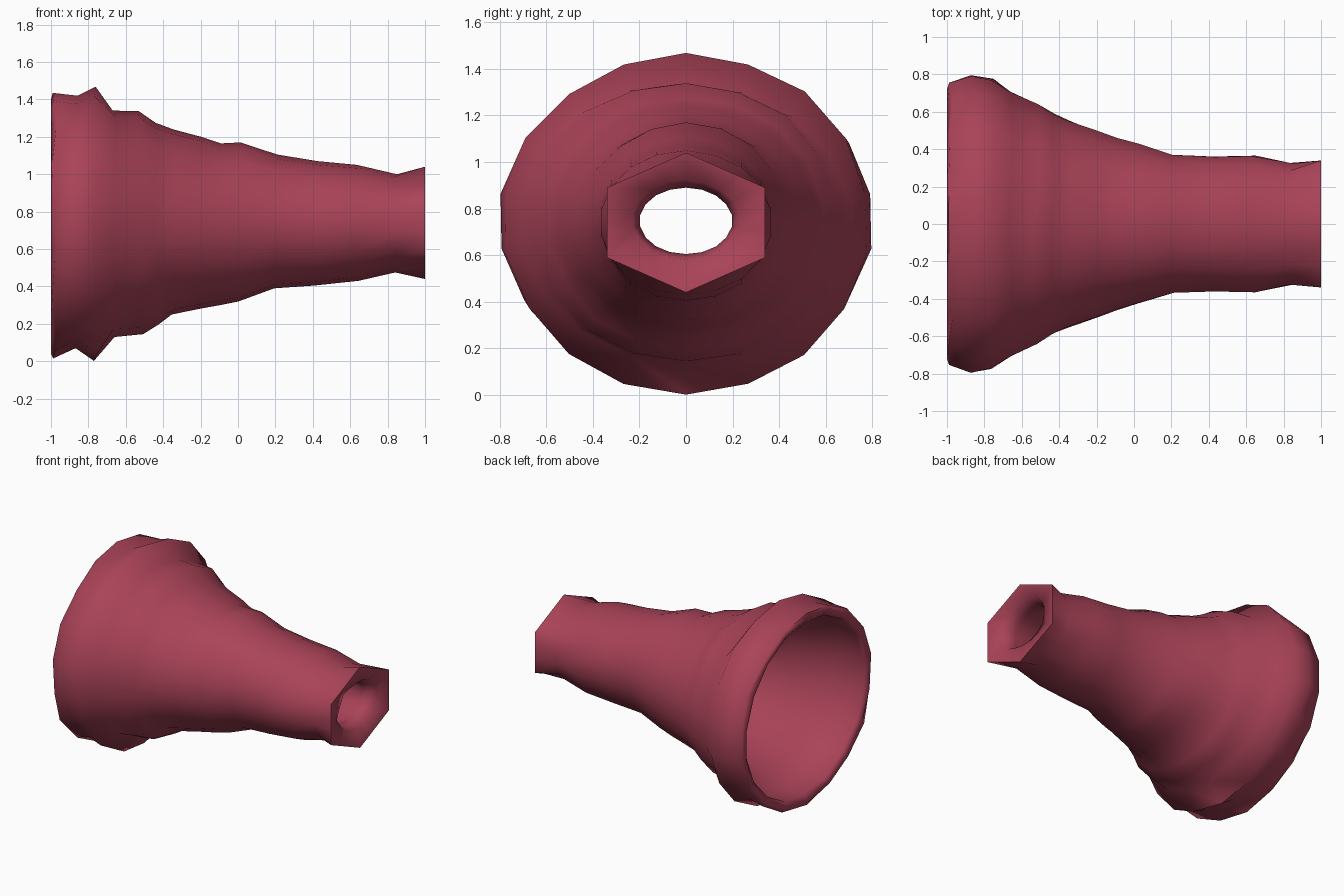
import bpy, bmesh, math, random

if "Cube" in bpy.data.objects:
    bpy.data.objects.remove(bpy.data.objects["Cube"])

random.seed(4)
SIDES = 18

# outer skin, wide end to narrow end: x, half width, bottom z, top z
OUTER = [
    (-0.98, 0.765, 0.015, 1.435), (-0.86, 0.805, 0.07, 1.42),
    (-0.76, 0.785, 0.002, 1.468), (-0.66, 0.715, 0.13, 1.34),
    (-0.52, 0.65, 0.145, 1.338), (-0.43, 0.595, 0.195, 1.275),
    (-0.35, 0.56, 0.25, 1.24), (-0.20, 0.505, 0.28, 1.20),
    (-0.10, 0.465, 0.30, 1.165), (0.01, 0.435, 0.32, 1.17),
    (0.20, 0.375, 0.39, 1.105), (0.42, 0.365, 0.405, 1.07),
    (0.64, 0.37, 0.43, 1.05), (0.84, 0.33, 0.475, 1.00),
]
# inner wall, narrow end back to wide end
INNER = [
    (0.975, 0.23, 0.58, 0.92), (0.88, 0.20, 0.605, 0.89),
    (0.60, 0.28, 0.51, 0.97), (0.20, 0.315, 0.45, 1.04),
    (-0.10, 0.40, 0.36, 1.10), (-0.30, 0.48, 0.31, 1.16),
    (-0.50, 0.58, 0.21, 1.27), (-0.65, 0.65, 0.17, 1.29),
    (-0.80, 0.715, 0.08, 1.37), (-0.97, 0.69, 0.09, 1.36),
]
END = (1.0, 0.392, 0.44, 1.04)
LIP = (-1.0, 0.73, 0.04, 1.40)


def ring(bm, station, wobble, hexagonal=False):
    x, w, lo, hi = station
    pts = []
    for i in range(SIDES):
        a = 2 * math.pi * i / SIDES
        k = 1 + random.uniform(-wobble, wobble) * abs(math.sin(2 * a))
        if hexagonal:
            k = math.cos(math.pi / 6) / math.cos(a % (math.pi / 3) - math.pi / 6)
        dx = random.uniform(-wobble, wobble)
        pts.append(bm.verts.new((max(-1, min(1, x + dx)), w * k * math.sin(a),
                                 (lo + hi) / 2 + (hi - lo) / 2 * k * math.cos(a))))
    return pts


# hollow horn: outer skin, hexagonal mouth, inner wall, rounded wide rim
bm = bmesh.new()
rings = [ring(bm, s, 0.014) for s in OUTER]
rings.append(ring(bm, END, 0, True))
rings += [ring(bm, s, 0.008) for s in INNER]
rings.append(ring(bm, LIP, 0))
for a, b in zip(rings, rings[1:] + rings[:1]):
    for i in range(SIDES):
        j = (i + 1) % SIDES
        bm.faces.new((a[i], a[j], b[j], b[i]))
bmesh.ops.recalc_face_normals(bm, faces=bm.faces)
mesh = bpy.data.meshes.new("hollow_horn")
bm.to_mesh(mesh)
bm.free()

# single dusty red colour
red = bpy.data.materials.new("dusty red")
red.diffuse_color = (0.40, 0.056, 0.098, 1)
red.use_nodes = True
red.node_tree.nodes["Principled BSDF"].inputs["Base Color"].default_value = red.diffuse_color
mesh.materials.append(red)

horn = bpy.data.objects.new("hollow_horn", mesh)
bpy.context.collection.objects.link(horn)
bpy.context.view_layer.objects.active = horn
horn.select_set(True)
bpy.ops.object.shade_smooth_by_angle(angle=math.radians(75))
